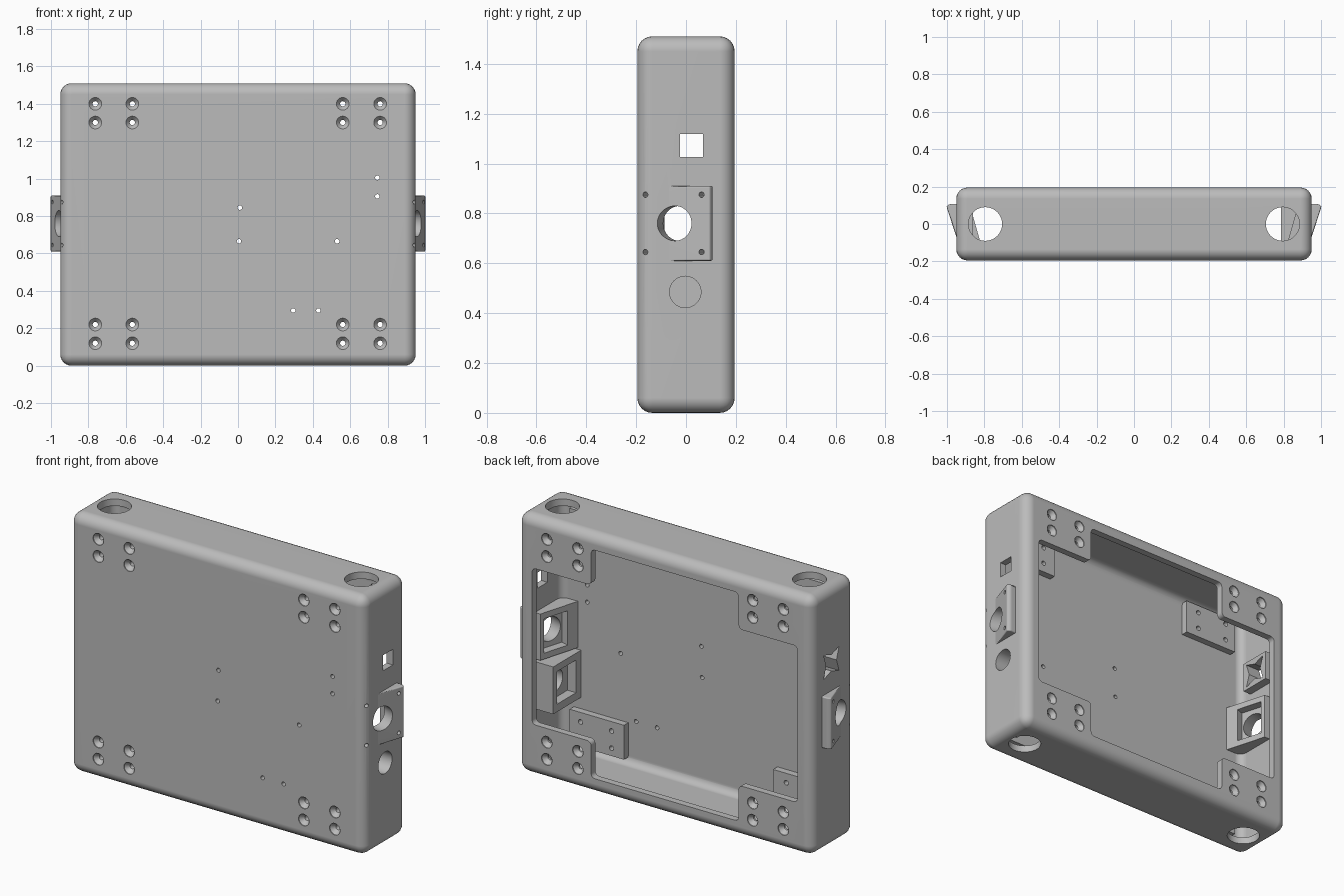
import bpy, bmesh, math
from mathutils import Matrix, Vector

if "Cube" in bpy.data.objects:
    bpy.data.objects.remove(bpy.data.objects["Cube"])

grey = bpy.data.materials.new("grey_plastic")
grey.use_nodes = True
grey.diffuse_color = (0.5, 0.5, 0.5, 1)
grey.node_tree.nodes["Principled BSDF"].inputs["Base Color"].default_value = (0.5, 0.5, 0.5, 1)

ALONG_X = Matrix.Rotation(math.pi / 2, 4, 'Y')    # local z -> +x
ALONG_Y = Matrix.Rotation(-math.pi / 2, 4, 'X')   # local z -> +y
MIRROR = Matrix.Scale(-1, 4, (1, 0, 0))


def at(x, y, z):
    return Matrix.Translation((x, y, z))


def bevel(bm, edges, radius, segments):
    bmesh.ops.bevel(bm, geom=list(edges), offset=radius, segments=segments,
                    profile=0.5, affect='EDGES', clamp_overlap=True)


def add_box(bm, lo, hi, matrix=Matrix(), radius=0, segments=6):
    part = bmesh.new()
    bmesh.ops.create_cube(part, size=1)
    for v in part.verts:
        v.co = Vector([l + (c + 0.5) * (h - l) for c, l, h in zip(v.co, lo, hi)])
    if radius:
        bevel(part, part.edges, radius, segments)
    merge(bm, part, matrix)


def add_prism(bm, outline, lo, hi, matrix=Matrix(), radius=0):
    """Extrude an xy outline along z."""
    part = bmesh.new()
    base = part.faces.new([part.verts.new((x, y, lo)) for x, y in outline])
    top = bmesh.ops.extrude_face_region(part, geom=[base])["geom"]
    bmesh.ops.translate(part, vec=(0, 0, hi - lo),
                        verts=[g for g in top if isinstance(g, bmesh.types.BMVert)])
    if radius:
        bmesh.ops.recalc_face_normals(part, faces=part.faces)
        bevel(part, part.edges, radius, 3)
    merge(bm, part, matrix)


def add_lathe(bm, profile, matrix=Matrix(), sides=32):
    """Revolve (radius, height) points about local z, with end caps."""
    part = bmesh.new()
    rings = [[part.verts.new((r * math.cos(math.tau * i / sides),
                              r * math.sin(math.tau * i / sides), h))
              for i in range(sides)] for r, h in profile]
    for a, b in zip(rings, rings[1:]):
        for i in range(sides):
            j = (i + 1) % sides
            part.faces.new((a[i], a[j], b[j], b[i]))
    part.faces.new(rings[0])
    part.faces.new(rings[-1])
    merge(bm, part, matrix)


def add_bore(bm, radius, lo, hi, matrix, sides=32):
    add_lathe(bm, [(radius, lo), (radius, hi)], matrix, sides)


def merge(bm, part, matrix):
    part.transform(matrix)
    bmesh.ops.recalc_face_normals(part, faces=part.faces)
    mesh = bpy.data.meshes.new("temp")
    part.to_mesh(mesh)
    part.free()
    bm.from_mesh(mesh)
    bpy.data.meshes.remove(mesh)


def finish(name, bm):
    mesh = bpy.data.meshes.new(name)
    bm.to_mesh(mesh)
    bm.free()
    mesh.materials.append(grey)
    obj = bpy.data.objects.new(name, mesh)
    bpy.context.collection.objects.link(obj)
    return obj


def combine(target, name, bm, operation='DIFFERENCE'):
    """Apply a boolean with the given shape and discard the helper."""
    tool = finish(name, bm)
    tool.hide_render = True
    mod = target.modifiers.new(name, 'BOOLEAN')
    mod.operation, mod.solver, mod.object = operation, 'EXACT', tool
    bpy.context.view_layer.objects.active = target
    bpy.ops.object.modifier_apply(modifier=name)
    bpy.data.objects.remove(tool)


# Rounded hollow case
W, D, H, WALL = 0.95, 0.195, 1.51, 0.04
bm = bmesh.new()
add_box(bm, (-W, -D, 0), (W, D, H), radius=0.06)
case = finish("case", bm)

bm = bmesh.new()
add_box(bm, (WALL - W, WALL - D, WALL), (W - WALL, D - WALL, H - WALL), radius=0.045)
combine(case, "cavity", bm)

# Cross-shaped rear opening, leaving four corner tabs
WIDE, NARROW, MID, UP, DOWN = 0.855, 0.475, H / 2, 0.665, 0.455
quarter = [(WIDE, DOWN), (NARROW, DOWN), (NARROW, UP)]
outline = (quarter + [(-x, z) for x, z in reversed(quarter)]
           + [(-x, -z) for x, z in quarter] + [(x, -z) for x, z in reversed(quarter)])
part = bmesh.new()
add_prism(part, outline, -0.1, 0.1)
bevel(part, [e for e in part.edges if abs(e.verts[0].co.z - e.verts[1].co.z) > 0.1], 0.025, 4)
bm = bmesh.new()
merge(bm, part, at(0, D, MID) @ ALONG_Y)
combine(case, "rear_opening", bm)

# Round ports in the top and bottom
bm = bmesh.new()
for x in (-0.795, 0.795):
    for z in (0, H):
        add_bore(bm, 0.09, -0.1, 0.1, at(x, 0, z), 48)
combine(case, "end_ports", bm)

# Screw pads behind the front wall
bm = bmesh.new()
for side in (Matrix(), MIRROR):
    for z in (0.075, 1.245):
        add_box(bm, (0.48, -0.175, z), (0.83, -0.115, z + 0.2), side)
combine(case, "screw_pads", bm, 'UNION')

# Angled side bosses with their inner holders
bm = bmesh.new()
boss = [(0.925, -0.15), (0.948, -0.075), (1.003, 0.095), (0.985, 0.107), (0.92, 0.107)]
for side in (Matrix(), MIRROR):
    add_prism(bm, boss, 0.61, 0.91, side, 0.007)
combine(case, "side_bosses", bm, 'UNION')
bm = bmesh.new()
holder = [(0.93, -0.17), (0.80, -0.17), (0.875, 0.09), (0.93, 0.09)]
for side in (Matrix(), MIRROR):
    add_prism(bm, holder, 0.625, 0.895, side)
combine(case, "boss_holders", bm, 'UNION')

# Socket block on the left wall and clip frame on the right wall
bm = bmesh.new()
add_box(bm, (0.785, -0.17, 0.34), (0.93, 0.1, 0.615))
add_box(bm, (-0.93, -0.075, 0.985), (-0.86, 0.115, 1.16))
combine(case, "wall_fittings", bm, 'UNION')

# Inner pockets of the holders and the socket block
bm = bmesh.new()
face = at(0.96, -0.045, 0.76) @ Matrix.Rotation(math.radians(-17), 4, 'Z') @ ALONG_X
for side in (Matrix(), MIRROR):
    add_box(bm, (-0.1, -0.08, -0.3), (0.1, 0.08, -0.07), side @ face)
add_box(bm, (0.7, -0.11, 0.385), (0.84, 0.065, 0.575))
combine(case, "pockets", bm)

# Angled bores with four fixing holes, and the lower socket bore
bm = bmesh.new()
for side in (Matrix(), MIRROR):
    add_bore(bm, 0.07, -0.2, 0.1, side @ face, 48)
    for u in (-0.115, 0.115):
        for v in (-0.118, 0.112):
            add_bore(bm, 0.011, -0.06, 0.1, side @ face @ at(u, v, 0), 16)
add_bore(bm, 0.063, -0.3, 0.1, at(1, -0.003, 0.485) @ ALONG_X, 48)
combine(case, "side_bores", bm)

# Square window on one side, pinched window on the other
bm = bmesh.new()
add_box(bm, (0.8, -0.025, 1.027), (1.05, 0.068, 1.118))
star = []
for i in range(8):
    r = 0.1 if i % 2 else 0.047
    star.append((r * math.cos(i * math.pi / 4), r * math.sin(i * math.pi / 4)))
add_prism(bm, star, -0.3, 0.1, at(-1, 0.02, 1.072) @ ALONG_X @ Matrix.Scale(-1, 4, (0, 0, 1)))
combine(case, "side_windows", bm)

# Countersunk screw holes, front and back
bm = bmesh.new()
screw = [(0.034, -0.25), (0.034, -0.19), (0.014, -0.166),
         (0.014, 0.166), (0.034, 0.19), (0.034, 0.25)]
for x in (-0.763, -0.565, 0.56, 0.76):
    for z in (0.12, 0.22, 1.3, 1.4):
        add_lathe(bm, screw, at(x, 0, z) @ ALONG_Y, 24)
combine(case, "screw_holes", bm)

# Small mounting holes in the front wall
bm = bmesh.new()
for x, z in ((0.01, 0.845), (0.005, 0.665), (0.53, 0.665), (0.745, 1.005),
             (0.745, 0.905), (0.295, 0.295), (0.43, 0.295)):
    add_bore(bm, 0.012, -0.1, 0.08, at(x, -D, z) @ ALONG_Y, 16)
combine(case, "mounting_holes", bm)

# Smooth rounded edges, crisp cuts
bpy.ops.object.select_all(action='DESELECT')
case.select_set(True)
bpy.context.view_layer.objects.active = case
bpy.ops.object.shade_smooth_by_angle(angle=math.radians(30))
normals = case.modifiers.new("flat_normals", 'WEIGHTED_NORMAL')
normals.keep_sharp = True
